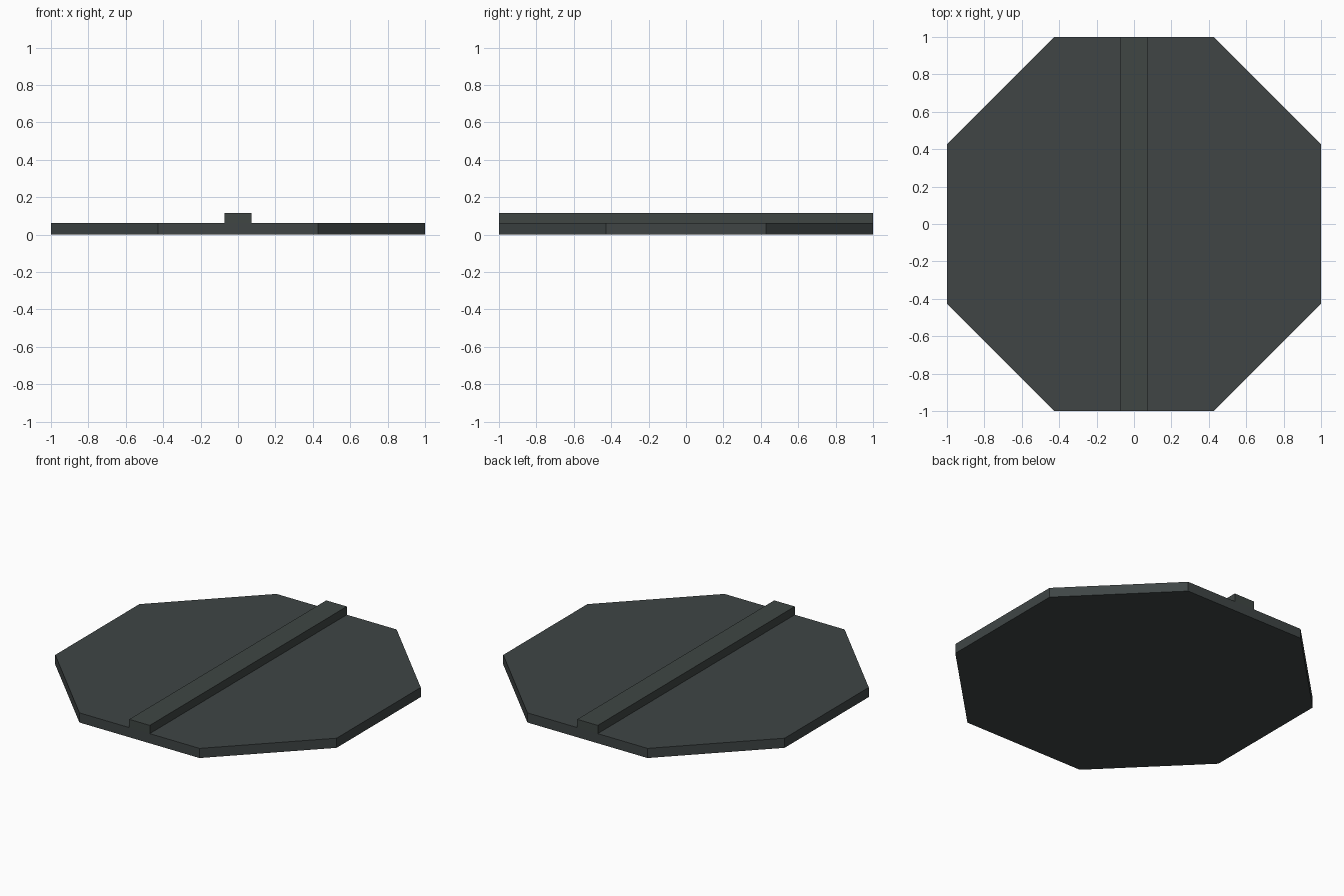
import bpy, bmesh

if "Cube" in bpy.data.objects:
    bpy.data.objects.remove(bpy.data.objects["Cube"])


def material(name, rgb):
    m = bpy.data.materials.new(name)
    m.diffuse_color = (*rgb, 1)
    m.use_nodes = True
    m.node_tree.nodes["Principled BSDF"].inputs["Base Color"].default_value = m.diffuse_color
    return m


def prism(name, outline, z0, z1, mat):
    """Extrude a flat outline from z0 up to z1."""
    bm = bmesh.new()
    base = bm.faces.new([bm.verts.new((x, y, z0)) for x, y in outline])
    top = bmesh.ops.extrude_face_region(bm, geom=[base], use_keep_orig=True)
    for v in top["geom"]:
        if isinstance(v, bmesh.types.BMVert):
            v.co.z = z1
    bmesh.ops.recalc_face_normals(bm, faces=bm.faces)
    mesh = bpy.data.meshes.new(name)
    bm.to_mesh(mesh)
    bm.free()
    mesh.materials.append(mat)
    obj = bpy.data.objects.new(name, mesh)
    bpy.context.collection.objects.link(obj)
    return obj


slate = material("dark slate", (0.050, 0.060, 0.060))
green_slate = material("dark green slate", (0.050, 0.061, 0.057))

# Octagonal slab
c = 0.427
octagon = [(c, -1), (1, -c), (1, c), (c, 1), (-c, 1), (-1, c), (-1, -c), (-c, -1)]
prism("octagonal_slab", octagon, 0.0, 0.062, slate)

# Raised rib running front to back
w = 0.073
prism("center_rib", [(-w, -1), (w, -1), (w, 1), (-w, 1)], 0.062, 0.115, green_slate)
